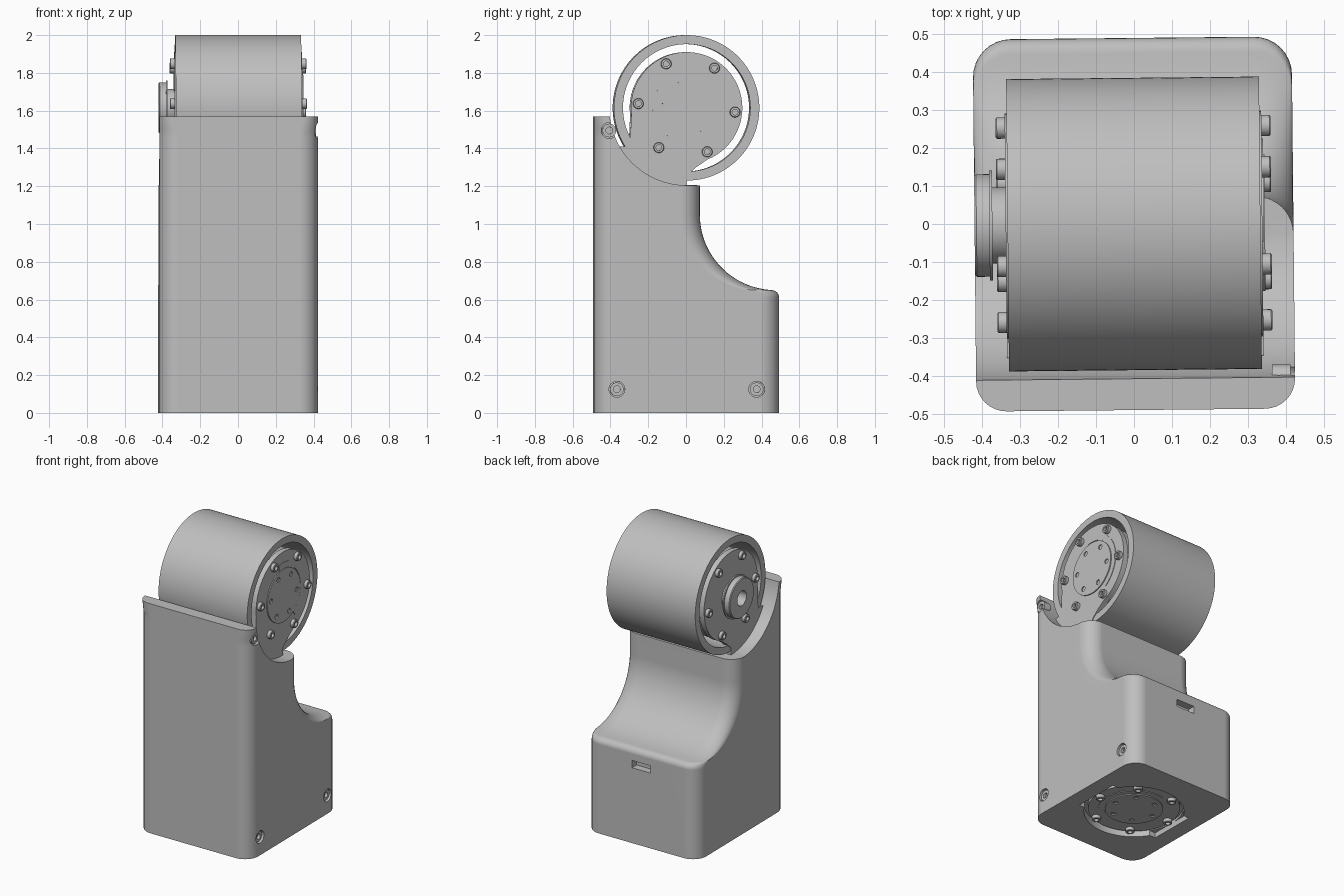
import bpy, bmesh
from math import sin, cos, radians, pi
from mathutils import Matrix, Vector

cube = bpy.data.objects.get("Cube")
if cube:
    bpy.data.objects.remove(cube, do_unlink=True)

grey = bpy.data.materials.new("plain grey")
grey.use_nodes = True
colour = (0.52, 0.52, 0.52, 1)
grey.diffuse_color = colour
grey.node_tree.nodes["Principled BSDF"].inputs["Base Color"].default_value = colour

AXLE = 1.615      # height of the drum axis
END = 0.333       # half length of the drum
parts = []


def frame(u, v, w, origin):
    """Matrix with local axes u, v, w at an origin."""
    m = Matrix((u, v, w)).transposed().to_4x4()
    m.translation = Vector(origin)
    return m


X, Y, Z = Vector((1, 0, 0)), Vector((0, 1, 0)), Vector((0, 0, 1))
left_end = frame(Y, Z, X, (END, 0, AXLE))
right_end = frame(Y, Z, -X, (-END, 0, AXLE))
underside = frame(X, Y, -Z, (0, 0, 0.03))


def finish(bm, name, m=Matrix(), part=True):
    bmesh.ops.remove_doubles(bm, verts=bm.verts, dist=1e-5)
    bmesh.ops.transform(bm, matrix=m, verts=bm.verts)
    bmesh.ops.recalc_face_normals(bm, faces=bm.faces)
    mesh = bpy.data.meshes.new(name)
    bm.to_mesh(mesh)
    bm.free()
    mesh.materials.append(grey)
    ob = bpy.data.objects.new(name, mesh)
    bpy.context.collection.objects.link(ob)
    if part:
        parts.append(ob)
    return ob


def skin(bm, rings, wrap=False):
    """Join rings of points with quads; cap the ends unless wrapped."""
    loops = [[bm.verts.new(p) for p in ring] for ring in rings]
    n = len(loops[0])
    pairs = list(zip(loops, loops[1:]))
    if wrap:
        pairs.append((loops[-1], loops[0]))
    else:
        bm.faces.new(loops[0])
        bm.faces.new(loops[-1])
    for a, b in pairs:
        for i in range(n):
            j = (i + 1) % n
            bm.faces.new((a[i], a[j], b[j], b[i]))


def lathe(name, profile, m, steps=72, part=True):
    """Turn a closed (radius, height) profile about local z."""
    bm = bmesh.new()
    rings = []
    for k in range(steps):
        a = 2 * pi * k / steps
        rings.append([(r * cos(a), r * sin(a), h) for r, h in profile])
    skin(bm, rings, wrap=True)
    return finish(bm, name, m, part)


def disc(name, r, z0, z1, m, steps=72, part=True):
    return prism(name, arc(r, 0, 360 - 360 / steps, steps - 1), z0, z1, m, part)


def prism(name, outline, z0, z1, m, part=True):
    bm = bmesh.new()
    skin(bm, [[(u, v, z) for u, v in outline] for z in (z0, z1)])
    return finish(bm, name, m, part)


def arc(r, a0, a1, n, cx=0, cy=0):
    angles = [radians(a0 + (a1 - a0) * i / n) for i in range(n + 1)]
    return [(cx + r * cos(a), cy + r * sin(a)) for a in angles]


def cut(target, cutter):
    mod = target.modifiers.new("cut", 'BOOLEAN')
    mod.operation = 'DIFFERENCE'
    mod.solver = 'EXACT'
    mod.object = cutter
    bpy.context.view_layer.objects.active = target
    bpy.ops.object.modifier_apply(modifier=mod.name)
    bpy.data.objects.remove(cutter, do_unlink=True)


def box(x, y, z0, z1, m):
    return prism("box_cutter", [(-x, -y), (x, -y), (x, y), (-x, y)], z0, z1, m, False)


# Housing: stacked rounded rectangles, whose back edge follows the scoop and cradle
HALF, FRONT = 0.42, -0.49


def section(back, z, r):
    f = min(0.1, back - FRONT - 0.003)
    pts = arc(r, 0, 90, 8, HALF - r, back - r)
    pts += arc(r, 90, 180, 8, -HALF + r, back - r)
    pts += arc(f, 180, 270, 8, -HALF + f, FRONT + f)
    pts += arc(f, 270, 360, 8, HALF - f, FRONT + f)
    return [(x, y, z) for x, y in pts]


rear = [(0.49, 0)] + arc(0.04, 0, 90, 6, 0.45, 0.61)
rear += arc(0.4, 265, 180, 20, 0.47, 1.05) + [(0.07, 1.205)]
cradle = arc(0.41, 266, 186.3, 24, 0, AXLE)
bm = bmesh.new()
skin(bm, [section(y, z, 0.1) for y, z in rear] + [section(y, z, 0) for y, z in cradle])
housing = finish(bm, "housing")

# Recesses in the underside and the socket slot in the back
cut(housing, disc("recess_cutter", 0.31, -0.02, 0.05, underside, part=False))
cut(housing, box(0.31, 0.16, -0.005, 0.05, underside))
cut(housing, box(0.07, 0.025, -0.05, 0.05, frame(X, Z, -Y, (0, 0.49, 0.54))))

# Counterbored screws on the left side
for i, (y, z) in enumerate([(-0.37, 0.125), (0.37, 0.125), (-0.41, 1.495)]):
    spot = frame(Y, Z, X, (HALF, y, z))
    cut(housing, disc("bore_cutter", 0.042, -0.045, 0.05, spot, 32, False))
    lathe(f"side_screw_{i + 1}", [(0, -0.06), (0.036, -0.06), (0.036, -0.012),
          (0.018, -0.012), (0.018, -0.03), (0, -0.03)], spot, 32)

# Drum shell and the motor core inside it
lathe("drum_shell", [(0.337, -2 * END), (0.385, -2 * END), (0.385, 0), (0.337, 0)],
      left_end, 128)
disc("motor_core", 0.288, -2 * END + 0.01, -0.01, left_end, 96)

# Bracket plates holding the core to the cradle
bracket = arc(0.295, -68, 187, 48) + [(-0.3, -0.205), (-0.35, -0.205)]
bracket += arc(0.411, 212, 270, 16) + [(0, -0.36), (0.05, -0.315)]
prism("left_bracket", bracket, -0.03, 0.005, left_end)
prism("right_bracket", bracket, -0.03, 0.005, right_end)
disc("underside_plate", 0.285, -0.025, 0.005, underside)


def around(r):
    """Six places spread evenly on a circle."""
    return [Matrix.Translation((x, y, 0)) for x, y in arc(r, -5, 295, 5)]


# Ring of socket-head bolts on each motor face
bolt = [(0, -0.01), (0.028, -0.01), (0.028, 0.026), (0.025, 0.029),
        (0.015, 0.029), (0.015, 0.012), (0, 0.012)]
for label, m in (("left", left_end), ("right", right_end), ("underside", underside)):
    for i, place in enumerate(around(0.257)):
        lathe(f"{label}_bolt_{i + 1}", bolt, m @ place, 24)

# Output plates with screw holes, and the raised arc beside them
for label, m in (("left", left_end), ("underside", underside)):
    plate = disc(f"{label}_output_plate", 0.18, -0.01, 0.012, m)
    for place in around(0.14):
        cut(plate, disc("hole_cutter", 0.016, -0.005, 0.03, m @ place, 20, False))
    band = arc(0.222, -55, 103, 30) + arc(0.186, 103, -55, 30)
    prism(f"{label}_arc_plate", band, 0, 0.009, m)

# Flanged hub on the right end
lathe("hub", [(0.05, -0.01), (0.1, -0.01), (0.1, 0.04), (0.145, 0.04), (0.145, 0.048),
      (0.135, 0.048), (0.135, 0.082), (0.13, 0.087), (0.05, 0.087)], right_end)

# Smooth the curves, keep edges crisp, and turn the whole slightly
for ob in parts:
    ob.rotation_euler.z = 0.01
    bpy.ops.object.select_all(action='DESELECT')
    ob.select_set(True)
    bpy.context.view_layer.objects.active = ob
    bpy.ops.object.shade_smooth_by_angle()
    ob.modifiers.new("flat_shading", 'WEIGHTED_NORMAL').keep_sharp = True
